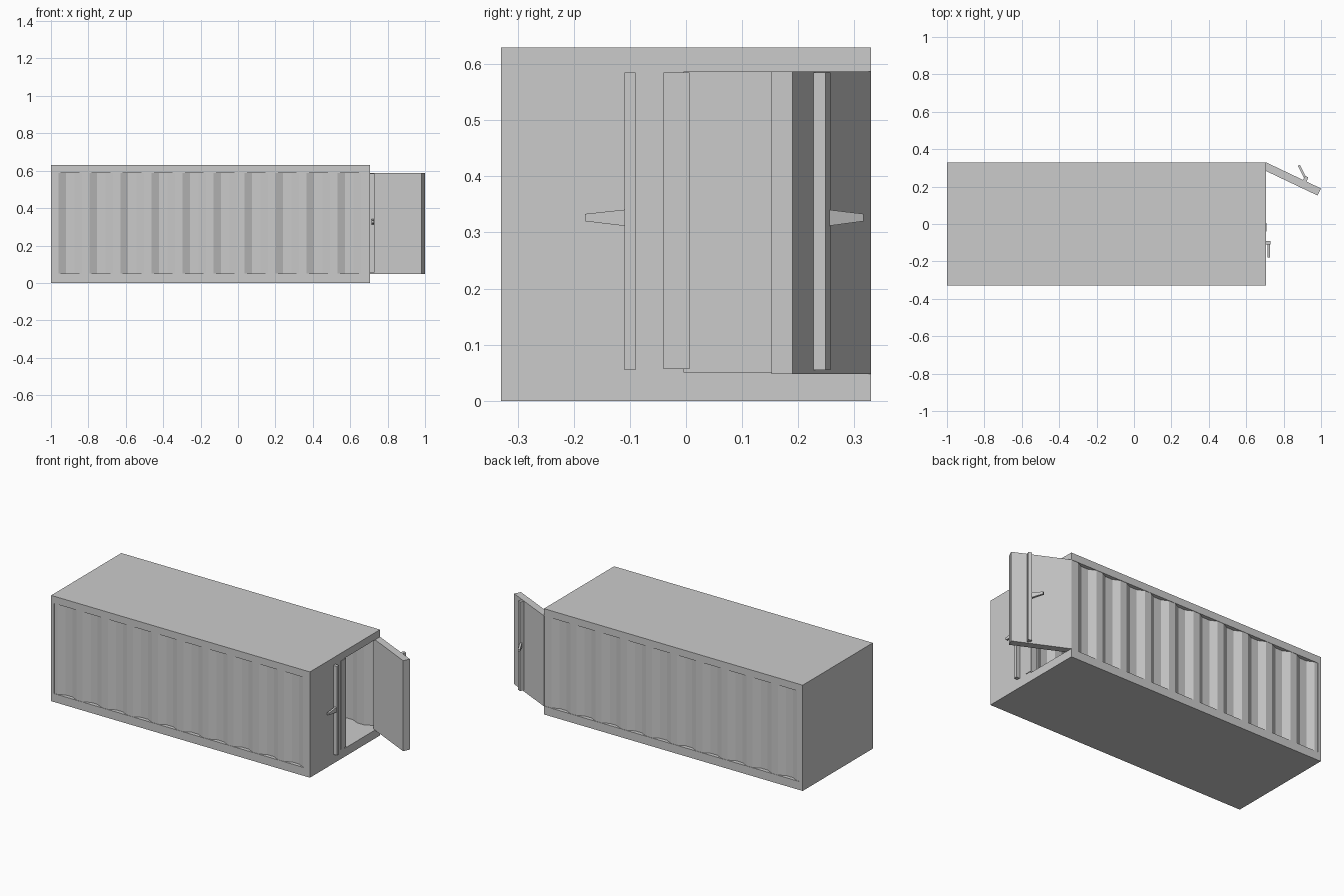
import bpy, math
from mathutils import Matrix, Vector

if "Cube" in bpy.data.objects:
    bpy.data.objects.remove(bpy.data.objects["Cube"])

X0, X1, W, H = -1.0, 0.705, 0.33, 0.63
Z0, Z1 = 0.05, 0.587


def mesh(name, verts, faces, mat=None):
    me = bpy.data.meshes.new(name)
    me.from_pydata([mat @ Vector(v) if mat else v for v in verts], [], faces)
    ob = bpy.data.objects.new(name, me)
    bpy.context.collection.objects.link(ob)
    # consistent outward normals
    import bmesh
    bm = bmesh.new()
    bm.from_mesh(me)
    bmesh.ops.recalc_face_normals(bm, faces=bm.faces)
    bm.to_mesh(me)
    bm.free()
    return ob


def prism(name, poly, z0, z1, mat=None):
    """Extrude a closed xy outline from z0 to z1."""
    n = len(poly)
    verts = [(x, y, z) for z in (z0, z1) for x, y in poly]
    faces = [tuple(range(n)), tuple(range(n, 2 * n))]
    faces += [(i, (i + 1) % n, (i + 1) % n + n, i + n) for i in range(n)]
    return mesh(name, verts, faces, mat)


def box(name, a, b, mat=None):
    return prism(name, [(a[0], a[1]), (b[0], a[1]), (b[0], b[1]), (a[0], b[1])], a[2], b[2], mat)


# floor, roof and closed end
box("floor", (X0, -W, 0), (X1, W, Z0))
box("roof", (X0, -W, Z1), (X1, W, H))
box("end_wall", (X0, -W, Z0), (X0 + 0.02, W, Z1))

# corrugated side walls
period, depth, t = 0.171, 0.022, 0.006
outer = [(X0, 0.002)]
for i in range(10):
    x = X0 + 0.04 + i * period * 0.97
    outer += [(x, 0.002), (x + 0.04, depth), (x + 0.085, depth), (x + 0.125, 0.002)]
outer.append((X1, 0.002))
for side, s in (("front", -1), ("rear", 1)):
    poly = [(x, s * (W - d)) for x, d in outer]
    poly += [(x, s * (W - d - t)) for x, d in reversed(outer)]
    prism(side + "_corrugated_wall", poly, Z0, Z1)


# door leaf: local x runs from hinge to free edge, local y points outward
def door(name, hinge, u, w, swing):
    m = Matrix(((u[0], w[0], 0, hinge[0]), (u[1], w[1], 0, hinge[1]), (0, 0, 1, 0), (0, 0, 0, 1)))
    L = 0.326
    box(name + "_panel", (0, -0.042, Z0 - 0.002), (L, 0, Z1), m)
    # locking bar
    box(name + "_locking_bar", (0.22, 0, 0.055), (0.24, 0.024, 0.585), m)
    # tapered handle blade
    c, s = math.cos(swing), math.sin(swing)
    a, b = (0.225, 0.015), (0.225 - 0.075 * c, 0.015 + 0.075 * s)
    n = (0.006 * s, 0.006 * c)
    v = []
    for p, zl, zh in ((a, 0.311, 0.341), (b, 0.32, 0.333)):
        for k in (-1, 1):
            v += [(p[0] + k * n[0], p[1] + k * n[1], z) for z in (zl, zh)]
    mesh(name + "_handle", v, [(0, 1, 3, 2), (4, 5, 7, 6), (0, 1, 5, 4), (2, 3, 7, 6), (0, 2, 6, 4), (1, 3, 7, 5)], m)
    return m


closed = door("closed_door", (X1, -W), (0, 1), (1, 0), 0.0)
# overlap strip on the closed door
box("door_overlap_strip", (0.29, 0, 0.057), (0.336, 0.003, 0.585), closed)

a = math.radians(-25.4)
door("open_door", (X1, W), (math.cos(a), math.sin(a)), (-math.sin(a), math.cos(a)), 0.66)
